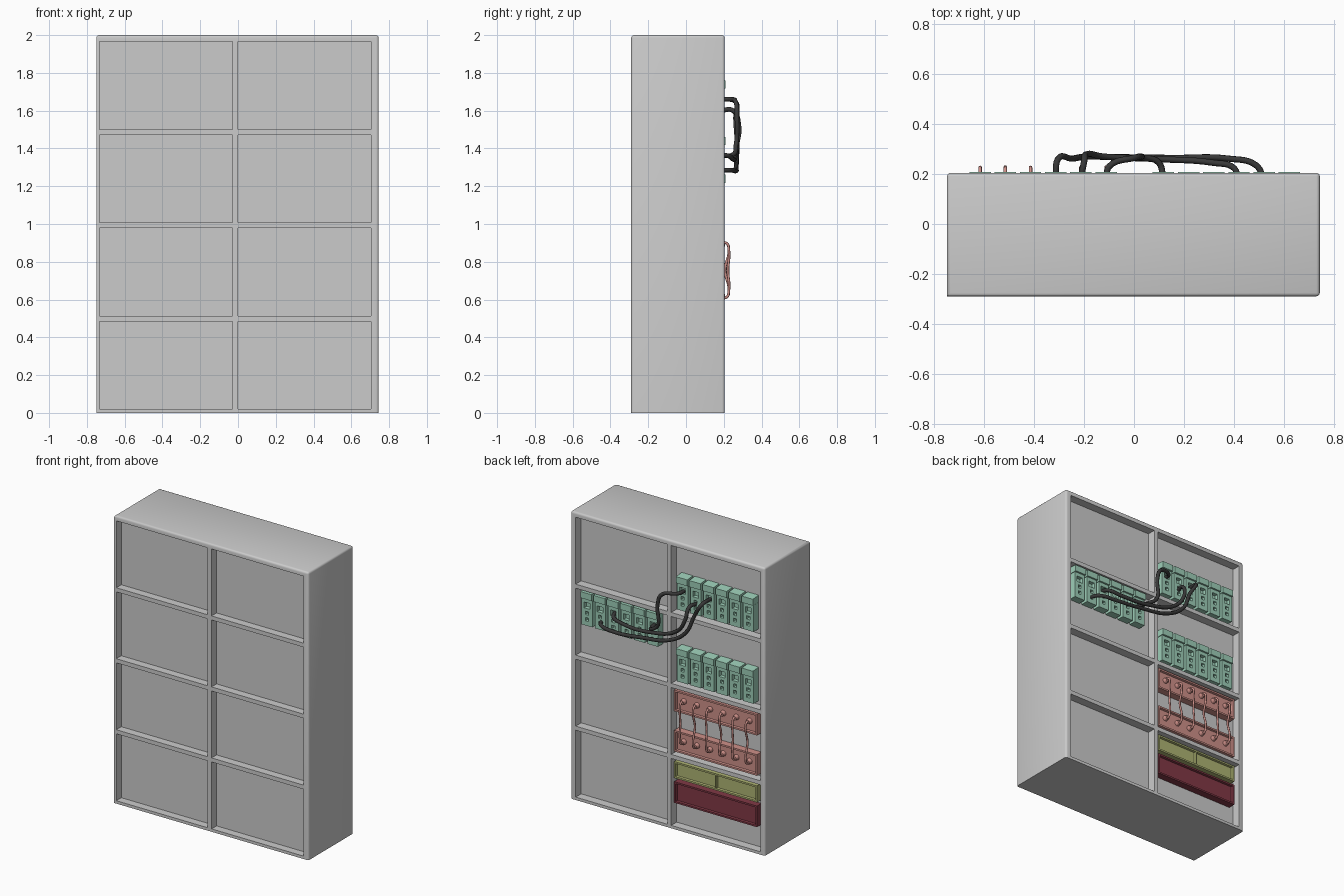
import bpy, bmesh, math
from mathutils import Vector, Matrix

if "Cube" in bpy.data.objects:
    bpy.data.objects.remove(bpy.data.objects["Cube"])


def material(name, rgb):
    m = bpy.data.materials.new(name)
    m.diffuse_color = (*rgb, 1)
    m.use_nodes = True
    m.node_tree.nodes["Principled BSDF"].inputs["Base Color"].default_value = m.diffuse_color
    return m


GREEN = material("green", (0.34, 0.62, 0.48))
RED = material("red", (0.62, 0.28, 0.25))
OLIVE = material("olive", (0.42, 0.45, 0.17))
MAROON = material("maroon", (0.22, 0.04, 0.06))
BLACK = material("black", (0.04, 0.04, 0.04))


def add_box(bm, x0, x1, y0, y1, z0, z1):
    mat = Matrix.LocRotScale(Vector(((x0 + x1) / 2, (y0 + y1) / 2, (z0 + z1) / 2)),
                             None, Vector((x1 - x0, y1 - y0, z1 - z0)))
    return bmesh.ops.create_cube(bm, size=1, matrix=mat)["verts"]


def finish(name, bm, mat=None):
    bmesh.ops.recalc_face_normals(bm, faces=bm.faces)
    me = bpy.data.meshes.new(name)
    bm.to_mesh(me)
    bm.free()
    ob = bpy.data.objects.new(name, me)
    bpy.context.collection.objects.link(ob)
    if mat:
        me.materials.append(mat)
    return ob


def smooth(ob):
    bpy.ops.object.select_all(action='DESELECT')
    ob.select_set(True)
    bpy.context.view_layer.objects.active = ob
    bpy.ops.object.shade_smooth_by_angle(angle=math.radians(35))


def pocket_plate(xs, zs, y0, y1, pockets, depth, taper=0.003):
    """Block facing +y, divided into a grid; each listed region is sunk in."""
    bm = bmesh.new()
    v = [[bm.verts.new((x, y1, z)) for z in zs] for x in xs]
    cell = {}
    for i in range(len(xs) - 1):
        for j in range(len(zs) - 1):
            cell[i, j] = bm.faces.new((v[i][j], v[i][j + 1], v[i + 1][j + 1], v[i + 1][j]))
    # side walls and back
    rim = [e for e in bm.edges if e.is_boundary]
    out = bmesh.ops.extrude_edge_only(bm, edges=rim)["geom"]
    for g in out:
        if isinstance(g, bmesh.types.BMVert):
            g.co.y = y0
    bmesh.ops.holes_fill(bm, edges=[e for e in bm.edges if e.is_boundary])
    bmesh.ops.recalc_face_normals(bm, faces=bm.faces)
    for region in pockets:
        bmesh.ops.inset_region(bm, faces=[cell[c] for c in region], thickness=taper,
                               depth=-depth, use_even_offset=True)
    return bm


BACK = 0.145     # floor of the rear bays

# Cabinet body: rounded except at the base and one front corner
bm = bmesh.new()
add_box(bm, -0.75, 0.745, -0.29, 0.205, 0, 2)
edges = []
for e in bm.edges:
    a, b = e.verts
    front_left = all(p.co.x < 0 and p.co.y < 0 for p in (a, b))
    if max(a.co.z, b.co.z) > 1 and not front_left:
        edges.append(e)
bmesh.ops.bevel(bm, geom=edges, offset=0.014, segments=3, profile=0.5, affect='EDGES')
cabinet = finish("cabinet", bm)

# Recessed bays, front and rear
bm = bmesh.new()
for row in range(4):
    z0 = 0.02 + row * 0.4935
    add_box(bm, -0.733, -0.03, -0.4, -0.235, z0, z0 + 0.465)
    add_box(bm, 0, 0.705, -0.4, -0.235, z0, z0 + 0.465)
    add_box(bm, -0.715, -0.03, BACK, 0.4, z0, z0 + 0.465)
    add_box(bm, 0, 0.705, BACK, 0.4, z0, z0 + 0.465)
cutter = finish("bay_cutter", bm)
cutter.hide_render = True
mod = cabinet.modifiers.new("bays", 'BOOLEAN')
mod.operation = 'DIFFERENCE'
mod.solver = 'EXACT'
mod.object = cutter
bpy.context.view_layer.objects.active = cabinet
bpy.ops.object.modifier_apply(modifier=mod.name)
bpy.data.objects.remove(cutter)
smooth(cabinet)


# Terminal modules: body with three sockets and an overhanging cap
def terminal(name, x, z):
    xs = [x + d for d in (-0.041, -0.022, -0.012, 0.012, 0.022, 0.041)]
    zs = [z + d for d in (0, 0.032, 0.055, 0.076, 0.099, 0.12, 0.16, 0.185)]
    holes = [[(2, 1)], [(2, 3)], [(1, 5), (2, 5), (3, 5)]]
    bm = pocket_plate(xs, zs, BACK - 0.005, 0.198, holes, 0.025, 0.001)
    cap = add_box(bm, x - 0.043, x + 0.043, BACK - 0.005, 0.208, z + 0.187, z + 0.237)
    for p in cap:
        if p.co.y > 0.2 and p.co.z > z + 0.2:
            p.co.z -= 0.006
    finish(name, bm, GREEN)


LEFT_X = [-0.112 - 0.101 * i for i in range(6)]
RIGHT_X = [0.118 + 0.101 * i for i in range(6)]
for label, row_x, z in (("upper", LEFT_X, 1.53), ("side", RIGHT_X, 1.23), ("lower", LEFT_X, 1.03)):
    for i, x in enumerate(row_x):
        terminal(f"{label}_terminal_{i + 1}", x, z)


# Framed strips in the lower bays
def strip(name, z0, z1, mat, split=False, rim=0.012):
    xs = [-0.682, -0.682 + rim, -0.045 - rim, -0.045]
    holes = [[(1, 1)]]
    if split:
        xs[2:2] = [-0.368, -0.359]
        holes = [[(1, 1)], [(3, 1)]]
    zs = [z0, z0 + rim, z1 - rim, z1]
    finish(name, pocket_plate(xs, zs, BACK - 0.005, 0.195, holes, 0.014), mat)


strip("upper_jack_strip", 0.815, 0.962, RED)
strip("lower_jack_strip", 0.535, 0.682, RED)
strip("split_tray", 0.35, 0.465, OLIVE, split=True)
strip("bottom_tray", 0.178, 0.325, MAROON)


# Cables
def cable(name, pts, radius, mat):
    cu = bpy.data.curves.new(name, 'CURVE')
    cu.dimensions = '3D'
    cu.bevel_depth = radius
    cu.bevel_resolution = 2
    cu.use_fill_caps = True
    cu.resolution_u = 6
    sp = cu.splines.new('BEZIER')
    sp.bezier_points.add(len(pts) - 1)
    for bp, p in zip(sp.bezier_points, pts):
        bp.co = p
        bp.handle_left_type = bp.handle_right_type = 'AUTO'
    cu.materials.append(mat)
    ob = bpy.data.objects.new(name, cu)
    bpy.context.collection.objects.link(ob)


cable("short_cable", [(-0.11, 0.18, 1.66), (-0.10, 0.23, 1.66), (0, 0.265, 1.64), (0.03, 0.27, 1.56),
                      (0.03, 0.265, 1.42), (0.10, 0.245, 1.365), (0.118, 0.18, 1.365)], 0.0125, BLACK)
cable("middle_cable", [(-0.213, 0.18, 1.60), (-0.20, 0.25, 1.60), (-0.19, 0.28, 1.52), (-0.12, 0.27, 1.42),
                       (0.10, 0.26, 1.35), (0.32, 0.245, 1.345), (0.40, 0.225, 1.36), (0.42, 0.18, 1.37)],
      0.0125, BLACK)
cable("long_cable", [(-0.314, 0.18, 1.66), (-0.305, 0.26, 1.65), (-0.25, 0.262, 1.56), (-0.19, 0.27, 1.43),
                     (-0.06, 0.268, 1.34), (0.15, 0.265, 1.30), (0.38, 0.262, 1.28), (0.49, 0.235, 1.285),
                     (0.521, 0.18, 1.285)], 0.0125, BLACK)

# Patch leads and their jacks
for i, x in enumerate(LEFT_X):
    k = 0.008 * (-1) ** i
    cable(f"patch_lead_{i + 1}", [(x, 0.18, 0.895), (x, 0.215, 0.898), (x, 0.227, 0.86), (x, 0.214 + k, 0.755),
                                  (x, 0.227, 0.65), (x, 0.215, 0.612), (x, 0.18, 0.615)], 0.007, RED)
    for label, z in (("upper", 0.895), ("lower", 0.615)):
        bm = bmesh.new()
        bmesh.ops.create_cone(bm, cap_ends=True, segments=16, radius1=0.02, radius2=0.014, depth=0.027,
                              matrix=Matrix.Translation((x, 0.193, z)) @ Matrix.Rotation(-math.pi / 2, 4, 'X'))
        smooth(finish(f"{label}_jack_{i + 1}", bm, RED))
